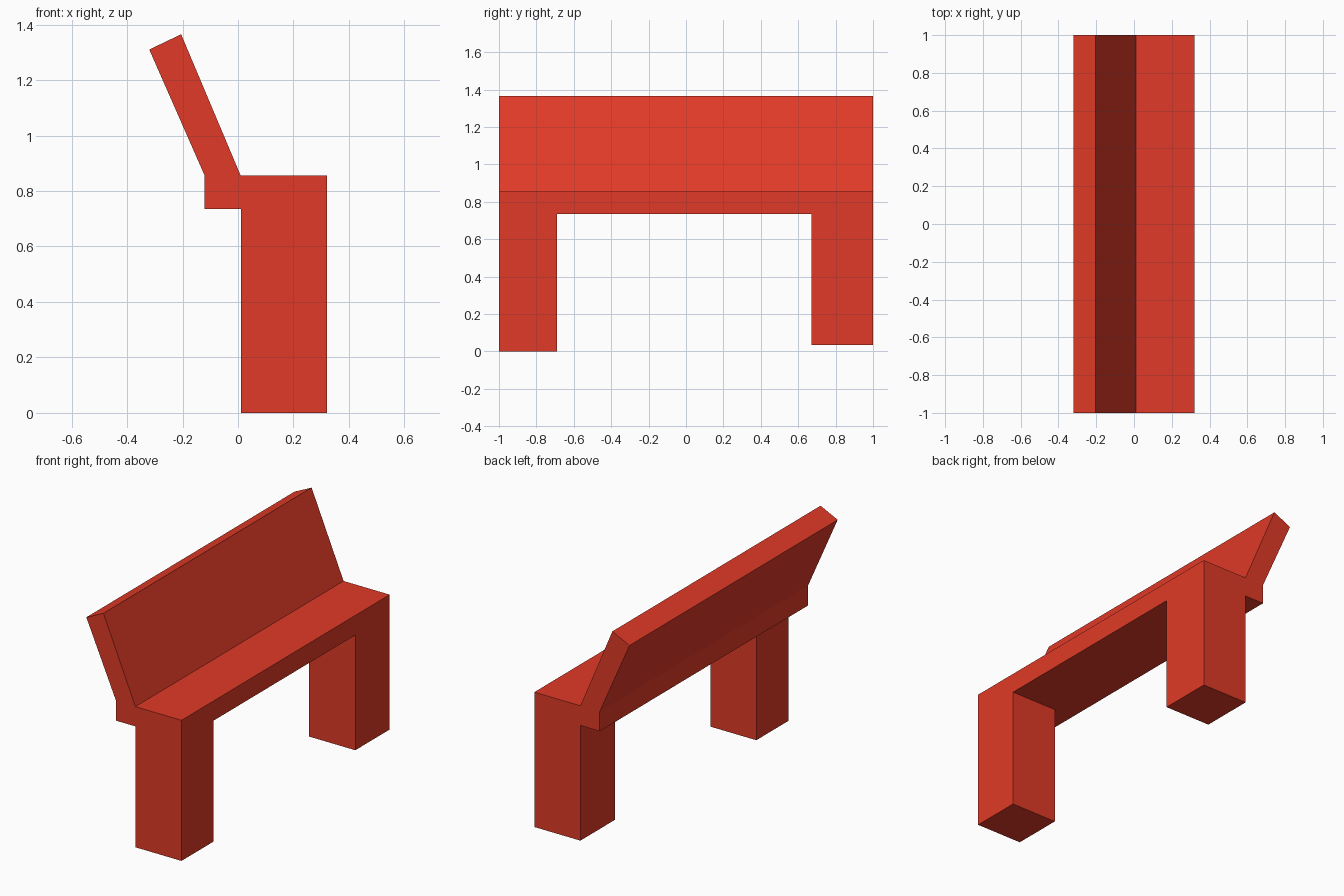
import bpy
import bmesh
from mathutils import Vector

cube = bpy.data.objects.get("Cube")
if cube:
    bpy.data.objects.remove(cube, do_unlink=True)

red = bpy.data.materials.new("bench red")
red.use_nodes = True
colour = (0.75, 0.042, 0.02, 1)
red.diffuse_color = colour
red.node_tree.nodes["Principled BSDF"].inputs["Base Color"].default_value = colour


def extrude_profile(name, profile, y_start, y_end):
    """Extrude a closed x-z profile along y into a flat-shaded solid."""
    bm = bmesh.new()
    face = bm.faces.new([bm.verts.new((x, y_start, z)) for x, z in profile])
    result = bmesh.ops.extrude_face_region(bm, geom=[face], use_keep_orig=True)
    moved = [v for v in result["geom"] if isinstance(v, bmesh.types.BMVert)]
    bmesh.ops.translate(bm, verts=moved, vec=Vector((0, y_end - y_start, 0)))
    bmesh.ops.recalc_face_normals(bm, faces=bm.faces[:])
    mesh = bpy.data.meshes.new(name)
    bm.to_mesh(mesh)
    bm.free()
    mesh.materials.append(red)
    obj = bpy.data.objects.new(name, mesh)
    bpy.context.collection.objects.link(obj)
    return obj


SEAT_BOTTOM, SEAT_TOP = 0.735, 0.855
BACK, HINGE, FRONT = -0.12, 0.01, 0.32

# Seat plank with the rear ledge
extrude_profile("seat", [(BACK, SEAT_BOTTOM), (FRONT, SEAT_BOTTOM),
                         (FRONT, SEAT_TOP), (BACK, SEAT_TOP)], -1, 1)

# Reclined backrest rising from the ledge
extrude_profile("backrest", [(BACK, SEAT_TOP), (HINGE, SEAT_TOP),
                             (-0.205, 1.365), (-0.32, 1.31)], -1, 1)

# Block legs, one slightly shorter and wider than the other
for name, y_start, y_end, bottom in (("front_leg", -1, -0.69, 0),
                                     ("rear_leg", 0.67, 1, 0.035)):
    extrude_profile(name, [(HINGE, bottom), (FRONT, bottom),
                           (FRONT, SEAT_BOTTOM), (HINGE, SEAT_BOTTOM)],
                    y_start, y_end)
